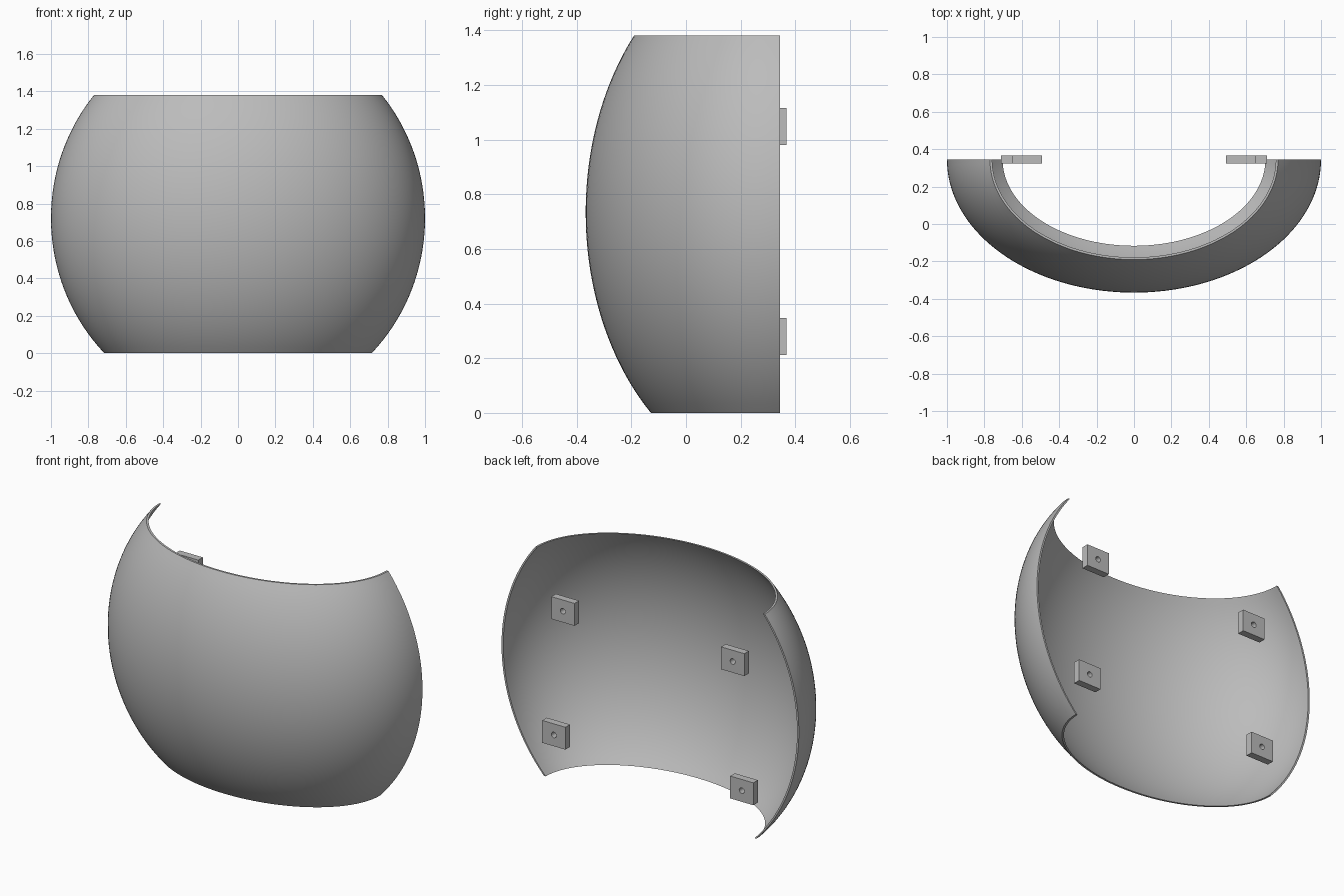
import bpy
import bmesh
from math import sin, cos, pi, sqrt

cube = bpy.data.objects.get("Cube")
if cube:
    bpy.data.objects.remove(cube, do_unlink=True)

BACK = 0.344      # plane of the open back edge
HEIGHT = 1.38
WALL = 0.012

grey = bpy.data.materials.new("plain grey")
grey.use_nodes = True
grey.diffuse_color = (0.5, 0.5, 0.5, 1)
grey.node_tree.nodes["Principled BSDF"].inputs["Base Color"].default_value = (0.5, 0.5, 0.5, 1)


def make_object(name, bm):
    bmesh.ops.recalc_face_normals(bm, faces=bm.faces)
    mesh = bpy.data.meshes.new(name)
    bm.to_mesh(mesh)
    bm.free()
    mesh.materials.append(grey)
    obj = bpy.data.objects.new(name, mesh)
    bpy.context.collection.objects.link(obj)
    return obj


def bulge(z, middle, radius):
    return sqrt(1 - ((z - middle) / radius) ** 2)


# Curved shell: half-ellipse rows stacked up, outer skin and inner skin
def shell(rows=40, cols=72):
    bm = bmesh.new()
    grid = []
    for r in range(rows + 1):
        z = HEIGHT * r / rows
        width = bulge(z, 0.722, 1.032)
        depth = 0.711 * bulge(z, 0.733, 0.981)
        angles = [pi * c / cols for c in range(cols + 1)]
        loop = [(t, 0) for t in angles] + [(t, WALL) for t in reversed(angles)]
        grid.append([bm.verts.new(((width - inset) * cos(t),
                                   BACK - (depth - inset) * sin(t), z))
                     for t, inset in loop])
    count = len(grid[0])
    for low, high in zip(grid, grid[1:]):
        for i in range(count):
            j = (i + 1) % count
            bm.faces.new((low[i], low[j], high[j], high[i]))
    # Flat rims along the top and bottom
    for row in (grid[0], grid[-1]):
        for i in range(cols):
            bm.faces.new((row[i], row[i + 1], row[count - 2 - i], row[count - 1 - i]))
    return make_object("curved_shell", bm)


# Mounting pad: rectangular block with a round hole through it
def pad(name, x, z, steps=24):
    bm = bmesh.new()
    rings = [[], [], [], []]
    for i in range(steps):
        c, s = cos(2 * pi * i / steps), sin(2 * pi * i / steps)
        m = max(abs(c), abs(s))
        outer = (x + 0.078 * c / m, z + 0.068 * s / m)
        hole = (x + 0.017 * c, z + 0.017 * s)
        for ring, (px, pz), y in zip(rings, (outer, outer, hole, hole),
                                     (0.323, 0.367, 0.367, 0.323)):
            ring.append(bm.verts.new((px, y, pz)))
    for k in range(4):
        a, b = rings[k], rings[(k + 1) % 4]
        for i in range(steps):
            j = (i + 1) % steps
            bm.faces.new((a[i], a[j], b[j], b[i]))
    return make_object(name, bm)


parts = [shell()]
for side, sign in (("left", 1), ("right", -1)):
    parts.append(pad("upper_pad_" + side, sign * 0.571, 1.048))
    parts.append(pad("lower_pad_" + side, sign * 0.632, 0.279))

bpy.ops.object.select_all(action="DESELECT")
for obj in parts:
    obj.select_set(True)
bpy.context.view_layer.objects.active = parts[0]
bpy.ops.object.shade_smooth_by_angle(angle=pi / 6)
